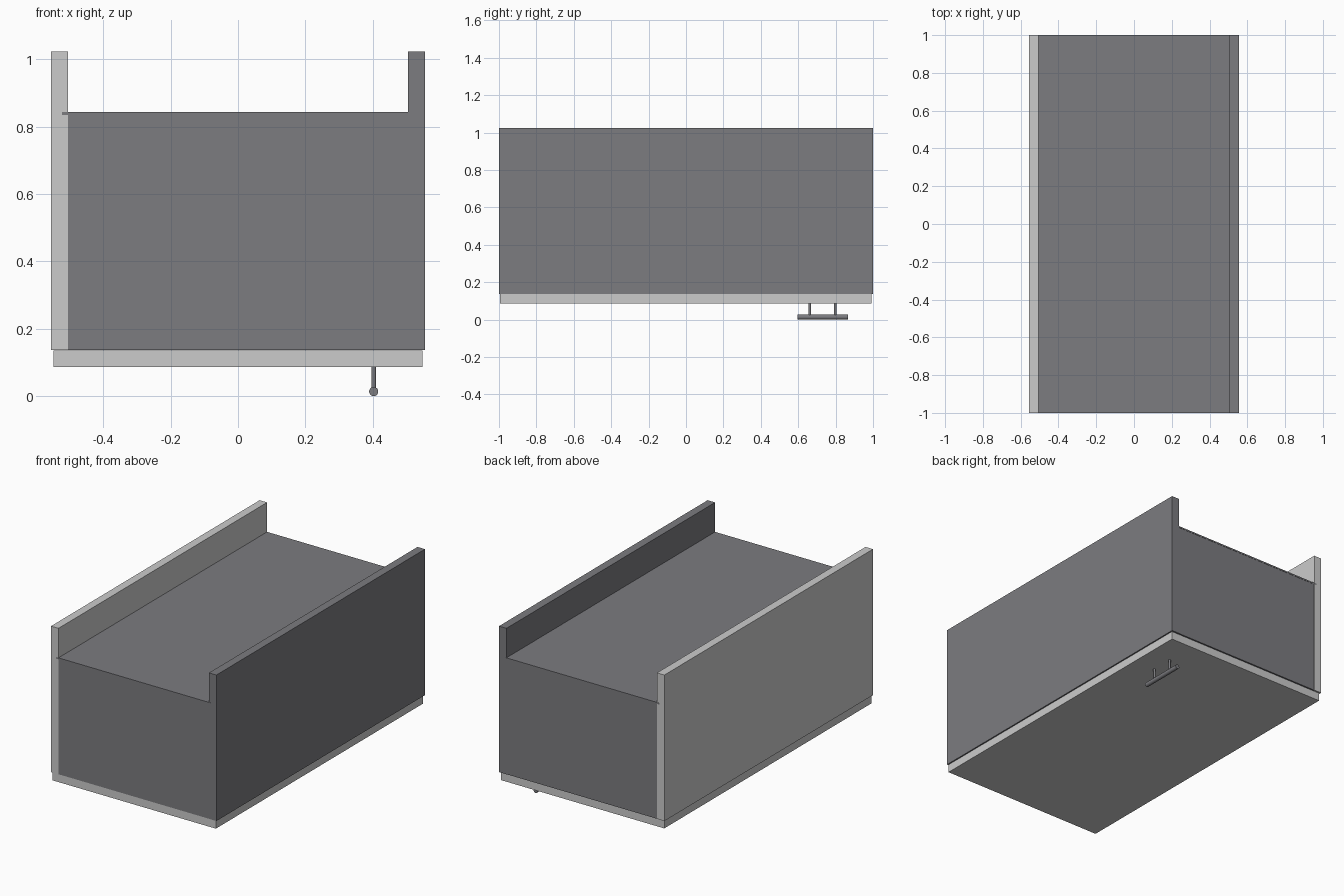
import bpy, math

if "Cube" in bpy.data.objects:
    bpy.data.objects.remove(bpy.data.objects["Cube"])

dark = bpy.data.materials.new("dark_grey")
dark.diffuse_color = (0.2, 0.2, 0.215, 1)
dark.use_nodes = True
dark.node_tree.nodes["Principled BSDF"].inputs["Base Color"].default_value = dark.diffuse_color


def box(name, lo, hi, mat=None):
    bpy.ops.mesh.primitive_cube_add(size=1, location=[(a + b) / 2 for a, b in zip(lo, hi)])
    ob = bpy.context.object
    ob.name = name
    ob.scale = [b - a for a, b in zip(lo, hi)]
    bpy.ops.object.transform_apply(location=False, rotation=False, scale=True)
    if mat:
        ob.data.materials.append(mat)
    return ob


def rod(name, radius, length, loc, rot=(0, 0, 0), mat=None):
    bpy.ops.mesh.primitive_cylinder_add(vertices=32, radius=radius, depth=length,
                                        location=loc, rotation=rot)
    ob = bpy.context.object
    ob.name = name
    if mat:
        ob.data.materials.append(mat)
    bpy.ops.object.shade_smooth_by_angle(angle=math.radians(40))
    return ob


# Cabinet lies on its door: long side panels run past the back panel
box("left_side_panel", (-0.555, -1, 0.137), (-0.505, 1, 1.023))
box("right_side_panel", (0.505, -1, 0.137), (0.555, 1, 1.023), dark)

# Base and top boards between the sides
for name, y0, y1 in (("base_board", -0.999, -0.95), ("top_board", 0.95, 0.999)):
    box(name, (-0.505, y0, 0.137), (0.505, y1, 0.835), dark)

# Thin back panel, let into grooves in the side panels
box("back_panel", (-0.523, -1.0005, 0.835), (0.523, 1.0005, 0.844), dark)

# Door, slightly smaller than the carcass
box("door", (-0.548, -0.995, 0.087), (0.548, 0.991, 0.136))

# Bar handle on two posts
rod("handle_bar", 0.0135, 0.272, (0.403, 0.731, 0.0145 - 0.001), (math.pi / 2, 0, 0), dark)
for i, y in enumerate((0.662, 0.797)):
    rod(f"handle_post_{i + 1}", 0.007, 0.076, (0.403, y, 0.051), mat=dark)
